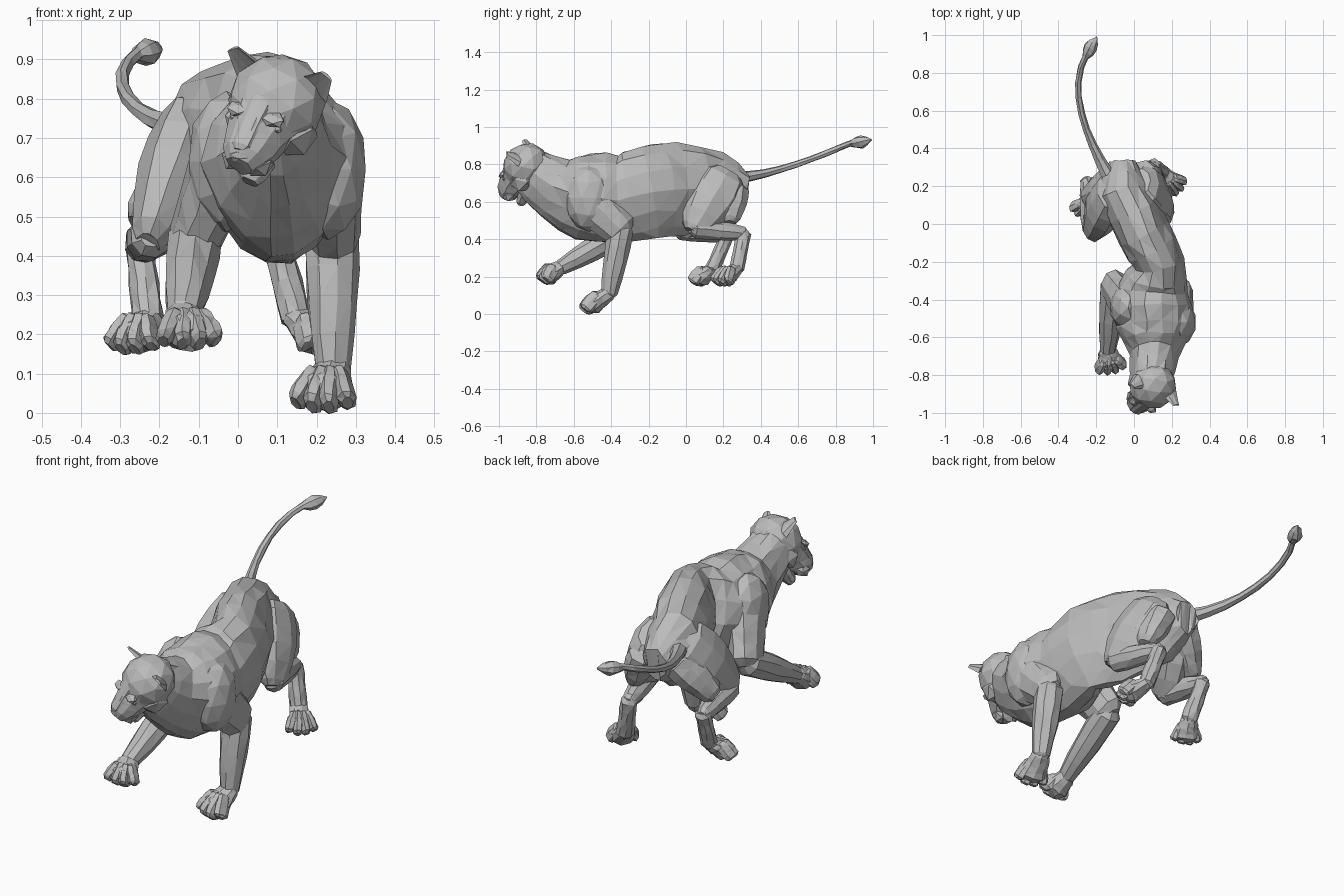
import bpy, bmesh, math, random
from mathutils import Vector, Matrix

random.seed(4)
cube = bpy.data.objects.get("Cube")
if cube:
    bpy.data.objects.remove(cube)

stone = bpy.data.materials.new("stone_grey")
stone.use_nodes = True
grey = (0.5, 0.5, 0.5, 1)
stone.diffuse_color = grey
stone.node_tree.nodes["Principled BSDF"].inputs["Base Color"].default_value = grey


def finish(name, bm, matrix):
    """Turn a bmesh into a faceted object."""
    bmesh.ops.triangulate(bm, faces=bm.faces[:])
    bmesh.ops.recalc_face_normals(bm, faces=bm.faces[:])
    bm.transform(matrix)
    mesh = bpy.data.meshes.new(name)
    bm.to_mesh(mesh)
    bm.free()
    mesh.materials.append(stone)
    obj = bpy.data.objects.new(name, mesh)
    bpy.context.collection.objects.link(obj)


def loft(name, stations, sides=10, taper=0, rough=0.004, matrix=Matrix()):
    """Skin elliptical rings; each station is (centre, half width, half depth)."""
    bm = bmesh.new()
    centres = [Vector(centre) for centre, width, depth in stations]
    rings = []
    for i, (centre, width, depth) in enumerate(stations):
        following = centres[min(i + 1, len(centres) - 1)]
        along = (following - centres[max(i - 1, 0)]).normalized()
        side = Vector((1, 0, 0))
        side = (side - along * side.dot(along)).normalized()
        other = side.cross(along)
        ring = []
        for k in range(sides):
            angle = math.tau * k / sides
            squeeze = 1 - taper * max(0, math.sin(angle))
            point = centres[i] + side * math.cos(angle) * width * squeeze
            point += other * math.sin(angle) * depth
            point += Vector([random.uniform(-rough, rough) for axis in range(3)])
            ring.append(bm.verts.new(point))
        rings.append(ring)
    for lower, upper in zip(rings, rings[1:]):
        for k in range(sides):
            n = (k + 1) % sides
            bm.faces.new((lower[k], lower[n], upper[n], upper[k]))
    bm.faces.new(rings[0])
    bm.faces.new(rings[-1])
    finish(name, bm, matrix)


def limb(name, start, end, thick, thin, bulge=0, deep=1, sides=9,
         rough=0.003, matrix=Matrix()):
    """Tapering muscle with rounded ends and an optional swelling midway."""
    start, end = Vector(start), Vector(end)
    along = (end - start).normalized()
    stations = [(start - along * thick / 2, thick * 0.6, thick * deep * 0.6)]
    steps = 4
    for i in range(steps + 1):
        t = i / steps
        radius = thick + (thin - thick) * t + bulge * math.sin(math.pi * t)
        stations.append((start.lerp(end, t), radius, radius * deep))
    stations.append((end + along * thin / 2, thin * 0.6, thin * deep * 0.6))
    loft(name, stations, sides, rough=rough, matrix=matrix)


def blob(name, centre, size, matrix=Matrix(), detail=2):
    bm = bmesh.new()
    bmesh.ops.create_icosphere(bm, subdivisions=detail, radius=1)
    finish(name, bm, matrix @ Matrix.Translation(centre) @ Matrix.Diagonal((*size, 1)))


def facing(origin, forward, left):
    """Local axes: x is left, y is back, z is up."""
    forward = Vector(forward).normalized()
    left = Vector(left)
    left = (left - forward * left.dot(forward)).normalized()
    up = forward.cross(left)
    matrix = Matrix((left, -forward, up)).transposed().to_4x4()
    matrix.translation = origin
    return matrix


def paw(name, heel, tip, width):
    """Wedge-shaped pad with four splayed toes."""
    heel, tip = Vector(heel), Vector(tip)
    forward = tip - heel
    length = forward.length
    matrix = facing(heel, forward, (-forward.y, forward.x, 0))
    limb(name, (0, 0, 0), (0, -length * 0.7, -0.01), width * 0.28, width * 0.42,
         deep=0.8, matrix=matrix)
    for k in range(4):
        spread = (k - 1.5) / 1.5
        reach = length * (1.05 - 0.15 * spread * spread)
        limb(f"{name}_toe_{k + 1}", (spread * width * 0.2, -length * 0.4, 0.02),
             (spread * width * 0.38, -reach, -0.015), width / 8, width / 7,
             bulge=0.003, deep=1.7, sides=7, rough=0.002, matrix=matrix)


# Trunk and neck along the curved spine, eased between the main sections
trunk = [
    ((-.06, .33, .66), .07, .08),   # rump
    ((-.06, .18, .68), .14, .19),   # hips
    ((.05, -.05, .67), .14, .255),  # loin
    ((.13, -.2, .65), .135, .25),   # waist
    ((.1, -.35, .61), .19, .24),    # ribs
    ((.11, -.55, .63), .2, .235),   # chest
    ((.11, -.7, .67), .13, .17),    # neck
    ((.09, -.85, .78), .1, .12),    # nape
]
eased = [trunk[0]]
for here, there in zip(trunk, trunk[1:]):
    middle = Vector(here[0]).lerp(Vector(there[0]), 0.5)
    width, depth = ((a + b) / 2 * 1.03 for a, b in zip(here[1:], there[1:]))
    eased += [(middle, width, depth), there]
loft("trunk", eased, sides=14, taper=0.3, rough=0.007)

# Front legs: the left one planted low, the right one reaching ahead
front_legs = {
    "left_front": dict(shoulder=(.23, -.52, .62), elbow=(.24, -.35, .45),
                       wrist=(.24, -.41, .11), toes=(.21, -.54, .04)),
    "right_front": dict(shoulder=(-.03, -.44, .64), elbow=(-.11, -.33, .44),
                        wrist=(-.14, -.67, .25), toes=(-.12, -.77, .2)),
}
for name, joint in front_legs.items():
    blob(name + "_shoulder", joint["shoulder"], (.1, .13, .18))
    limb(name + "_upper_leg", joint["shoulder"], joint["elbow"], .09, .07, deep=1.4)
    limb(name + "_forearm", joint["elbow"], joint["wrist"], .07, .044, bulge=.008)
    paw(name + "_paw", joint["wrist"], joint["toes"], width=.17)

# Hind legs: thigh and hamstring, shin back to the hock, then down to the foot
hind_legs = {
    "left_hind": dict(hip=(.05, .2, .72), knee=(.16, .05, .46), hock=(.1, .31, .43),
                      ankle=(.15, .27, .24), toes=(.23, .18, .185)),
    "right_hind": dict(hip=(-.11, .18, .72), knee=(-.22, -.03, .45), hock=(-.25, .22, .42),
                       ankle=(-.23, .14, .24), toes=(-.28, .05, .185)),
}
for name, joint in hind_legs.items():
    hip, knee, hock = (Vector(joint[part]) for part in ("hip", "knee", "hock"))
    limb(name + "_thigh", hip, knee, .09, .055, bulge=.025, deep=1.5)
    limb(name + "_hamstring", hip + Vector((0, .04, -.06)),
         knee.lerp(hock, 0.7) + Vector((0, 0, .07)), .08, .05, bulge=.01, deep=1.2)
    limb(name + "_shin", knee, hock, .055, .036, bulge=.008)
    limb(name + "_hock", hock, joint["ankle"], .038, .04)
    paw(name + "_paw", joint["ankle"], joint["toes"], width=.15)

# Tail: one sweeping curve, thinning toward its tuft
root, pull, push, end = (Vector(p) for p in (
    (-.14, .26, .73), (-.25, .46, .73), (-.36, .72, .85), (-.25, .9, .92)))
tail = []
rings = 9
for i in range(rings):
    t = i / (rings - 1)
    s = 1 - t
    centre = root * s**3 + pull * 3 * s * s * t + push * 3 * s * t * t + end * t**3
    radius = .017 + .02 * s**4
    tail.append((centre, radius, radius))
loft("tail", tail, sides=7, rough=.002)
limb("tail_tuft", (-.26, .88, .91), (-.2, .99, .93), .015, .005, bulge=.026, sides=7)

# Head, turned and dipped to its right
head = facing((.09, -.87, .78), forward=(-.45, -.62, -.62), left=(.86, -.42, -.3))
blob("skull", (0, .02, 0), (.125, .13, .118), head)
limb("muzzle", (0, -.05, -.01), (0, -.17, -.03), .095, .058, matrix=head)
limb("lower_jaw", (0, 0, -.07), (0, -.14, -.12), .07, .038, deep=.8, matrix=head)
limb("nose_bridge", (0, -.05, .07), (0, -.175, .015), .035, .028, deep=.6,
     rough=.001, matrix=head)
blob("nose", (0, -.195, -.01), (.03, .012, .02), head, detail=1)

for side, word in ((1, "left"), (-1, "right")):
    blob(word + "_cheek", (side * .075, -.02, -.05), (.05, .07, .065), head, detail=1)
    blob(word + "_lip", (side * .035, -.15, -.055), (.036, .045, .036), head, detail=1)
    blob(word + "_brow", (side * .05, -.09, .05), (.034, .025, .016), head, detail=1)
    blob(word + "_eye", (side * .06, -.095, .025), (.016, .012, .01), head, detail=1)
    # Ear: a cone flattened at the back and hollowed at the front
    ear = bmesh.new()
    bmesh.ops.create_cone(ear, segments=8, radius1=.05, radius2=.02, depth=.08,
                          cap_ends=True)
    for v in ear.verts:
        v.co.y *= 0.6 if v.co.y > 0 else -0.1
    lean = Matrix.Rotation(side * math.radians(35), 4, 'Y')
    finish(word + "_ear", ear, head @ Matrix.Translation((side * .11, .05, .075)) @ lean)
